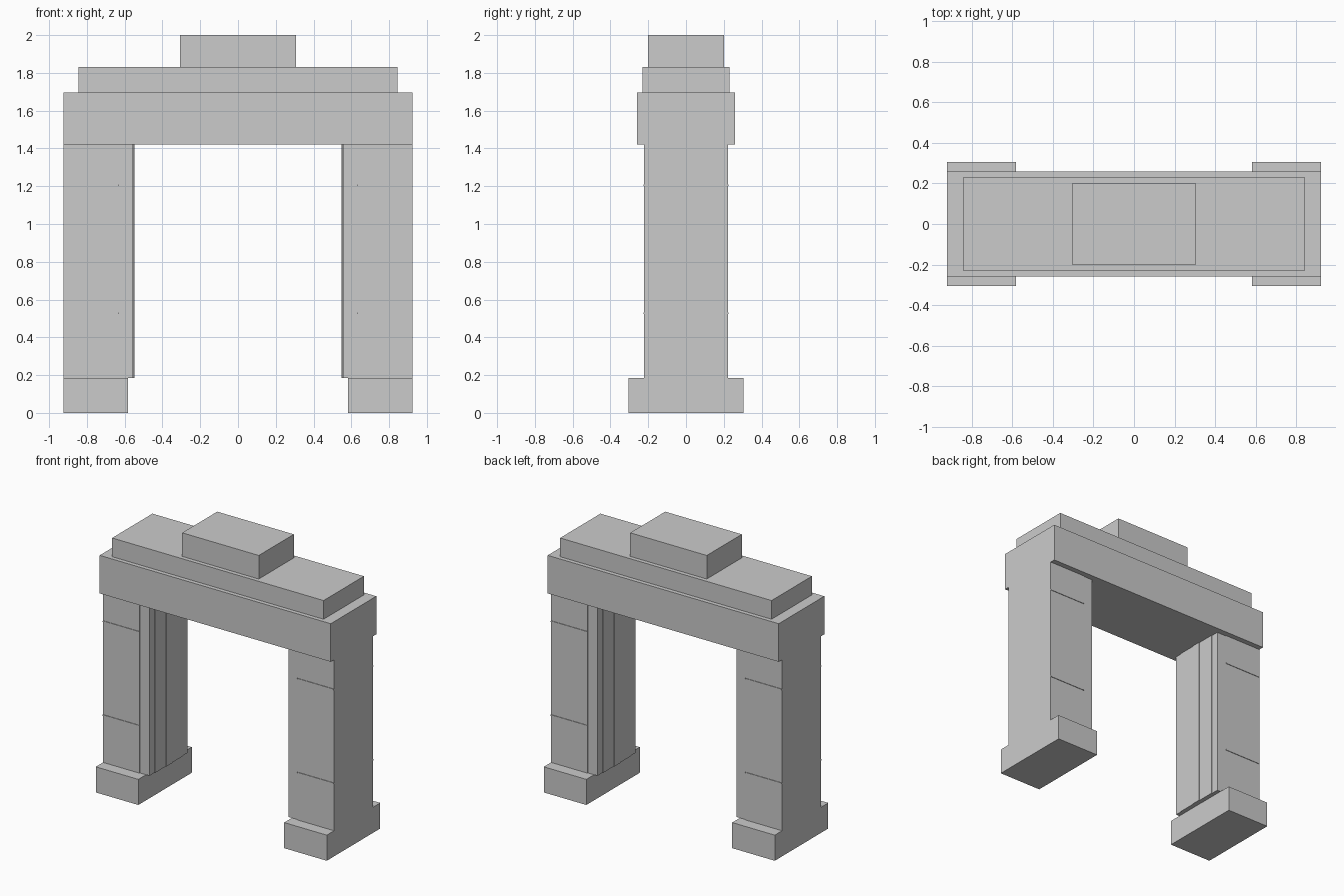
import bpy

if "Cube" in bpy.data.objects:
    bpy.data.objects.remove(bpy.data.objects["Cube"])


def box(name, x0, x1, half_y, z0, z1):
    """Box spanning x0..x1, symmetric in y, spanning z0..z1."""
    bpy.ops.mesh.primitive_cube_add(size=1, location=((x0 + x1) / 2, 0, (z0 + z1) / 2))
    o = bpy.context.object
    o.name = name
    o.scale = (abs(x1 - x0), 2 * half_y, z1 - z0)
    bpy.ops.object.transform_apply(location=True, rotation=False, scale=True)
    return o


W = 0.923            # half width of the arch
BASE, TOP = 0.185, 1.42

# Pillars, one per side
for side, s in (("left", -1), ("right", 1)):
    box(f"{side}_plinth", s * 0.583, s * W, 0.305, 0, BASE)
    box(f"{side}_pillar", s * 0.63, s * W, 0.222, BASE, TOP)
    # Inner jamb with slightly raised panel and centre strip
    box(f"{side}_jamb", s * 0.555, s * 0.63, 0.217, BASE, TOP)
    box(f"{side}_jamb_panel", s * 0.551, s * 0.60, 0.16, BASE, TOP)
    box(f"{side}_jamb_strip", s * 0.547, s * 0.60, 0.035, BASE, TOP)
    # Thin stone courses
    for i, z in enumerate((0.527, 1.205)):
        box(f"{side}_course_{i}", s * 0.63, s * W, 0.226, z - 0.004, z + 0.004)

# Lintel, cornice and cap block
box("lintel", -W, W, 0.26, TOP, 1.695)
box("cornice", -0.845, 0.845, 0.23, 1.695, 1.83)
box("cap_block", -0.306, 0.306, 0.2, 1.83, 2.0)
